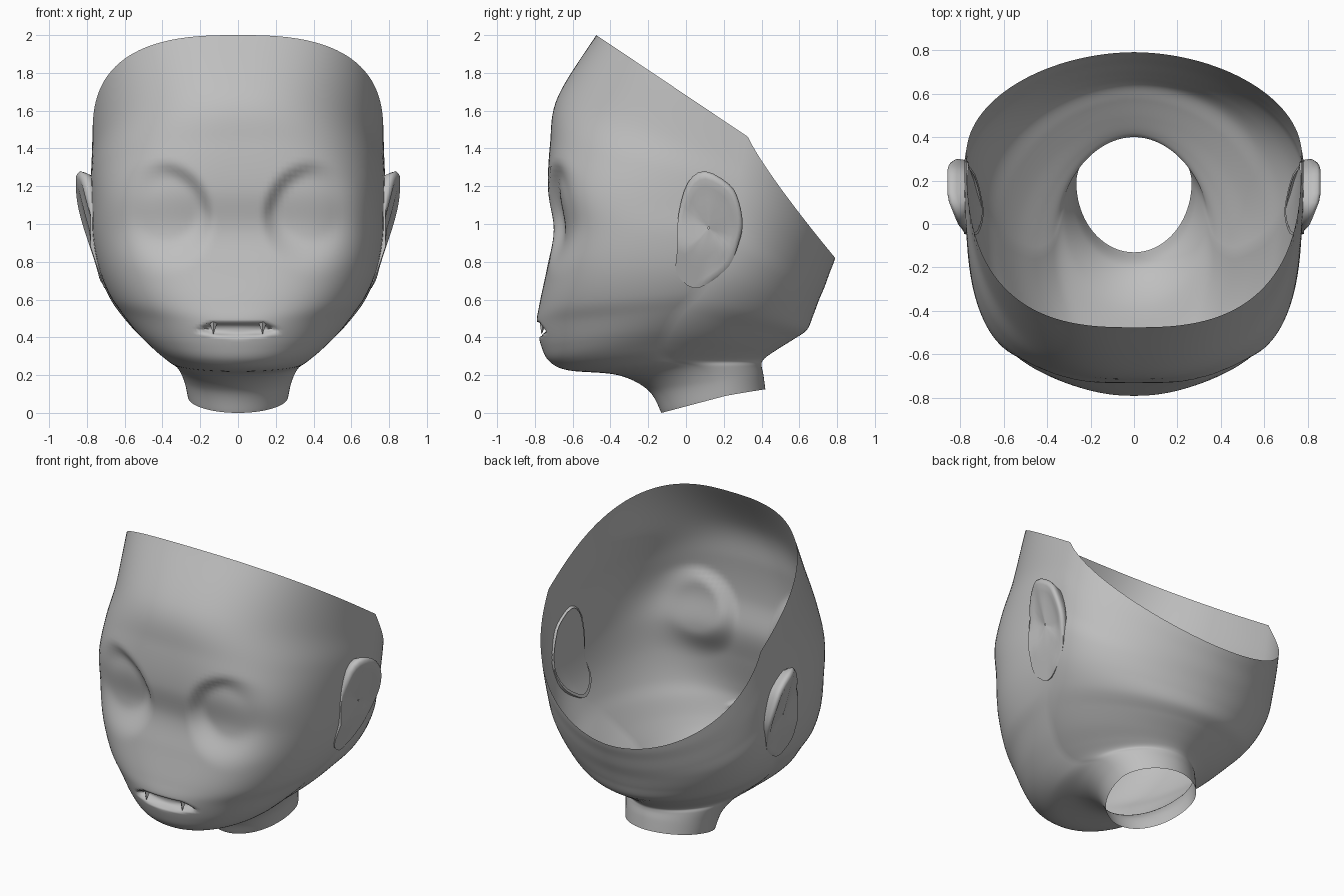
import bpy
import math

if "Cube" in bpy.data.objects:
    bpy.data.objects.remove(bpy.data.objects["Cube"])

grey = bpy.data.materials.new("plain_grey")
grey.use_nodes = True
grey.diffuse_color = (0.52, 0.52, 0.52, 1)
grey.node_tree.nodes["Principled BSDF"].inputs["Base Color"].default_value = (0.52, 0.52, 0.52, 1)


def make_object(name, verts, faces, angle):
    mesh = bpy.data.meshes.new(name)
    mesh.from_pydata(verts, [], faces)
    mesh.materials.append(grey)
    obj = bpy.data.objects.new(name, mesh)
    bpy.context.collection.objects.link(obj)
    bpy.ops.object.select_all(action="DESELECT")
    obj.select_set(True)
    bpy.context.view_layer.objects.active = obj
    bpy.ops.object.shade_smooth_by_angle(angle=math.radians(angle))


def smooth(a, b, t):
    t = min(1, max(0, (t - a) / (b - a)))
    return t * t * (3 - 2 * t)


def spline(points, k, t):
    """Catmull-Rom between points k and k+1, for tuples of any size."""
    p = [points[min(max(j, 0), len(points) - 1)] for j in range(k - 1, k + 3)]
    return [b + 0.5 * t * (c - a + t * (2 * a - 5 * b + 4 * c - d + t * (3 * (b - c) + d - a)))
            for a, b, c, d in zip(*p)]


def spline_closed(points, u):
    k = int(u)
    return spline([points[(k + j) % len(points)] for j in range(-1, 3)], 1, u - k)


def skin(rings, count):
    return [(k * count + i, (k + 1) * count + i,
             (k + 1) * count + (i + 1) % count, k * count + (i + 1) % count)
            for k in range(rings - 1) for i in range(count)]


# Head loops, open rim to neck: front y z, side x y z, back y z, front squareness
LOOPS = [
    (-0.475, 2.0, 0.77, 0.33, 1.46, 0.79, 0.82, 2.7),
    (-0.68, 1.67, 0.775, 0.3, 1.32, 0.78, 0.79, 2.4),
    (-0.72, 1.42, 0.78, 0.27, 1.2, 0.76, 0.74, 2.8),
    (-0.73, 1.18, 0.775, 0.25, 1.06, 0.735, 0.67, 3.3),
    (-0.70, 0.97, 0.77, 0.22, 0.92, 0.705, 0.6, 3.4),
    (-0.735, 0.77, 0.74, 0.15, 0.77, 0.675, 0.52, 3.1),
    (-0.775, 0.58, 0.685, 0.06, 0.64, 0.64, 0.44, 2.6),
    (-0.79, 0.47, 0.62, -0.04, 0.54, 0.57, 0.39, 2.2),
    (-0.765, 0.35, 0.54, -0.1, 0.44, 0.49, 0.34, 2.1),
    (-0.72, 0.27, 0.45, -0.13, 0.35, 0.43, 0.3, 2.1),
    (-0.62, 0.225, 0.37, -0.08, 0.28, 0.405, 0.275, 2.1),
    (-0.36, 0.2, 0.32, 0.07, 0.24, 0.40, 0.25, 2.1),
    (-0.2, 0.12, 0.285, 0.15, 0.17, 0.41, 0.2, 2.0),
    (-0.13, 0.0, 0.265, 0.19, 0.085, 0.42, 0.125, 2.0),
]
HALF, STEPS = 72, 9


def sculpt(x, y, z):
    """Press the eye sockets and the mouth opening into the face."""
    if y > -0.3:
        return y
    # Sockets: crisp along the inner brow, fading out over the cheek
    across, up = (abs(x) - 0.41) / 0.27, (z - 1.03) / 0.29
    start = 0.45 + 0.3 * max(-1, min(1, up - across))
    y += 0.04 * (1 - 0.6 * across) * (1 - smooth(start, 1.08, math.hypot(across, up)))
    # Mouth: flat upper lip, bowed lower lip, pointed corners
    reach = abs(x) / 0.235
    if reach < 1:
        top = 0.435 + 0.05 * min(1, 2.4 * (1 - reach))
        bottom = 0.435 - 0.038 * (1 - reach ** 2)
        y += 0.055 * smooth(0, 0.025, min(top - z, z - bottom))
    return y


def head():
    angles = [math.pi * (i / HALF) ** 1.35 for i in range(HALF + 1)]
    angles += [-a for a in reversed(angles[1:-1])]
    verts, rings = [], 0
    for k in range(len(LOOPS) - 1):
        for s in range(STEPS + (k == len(LOOPS) - 2)):
            fy, fz, sx, sy, sz, by, bz, n = spline(LOOPS, k, s / STEPS)
            rings += 1
            for a in angles:
                front = math.cos(a) > 0
                power = n if front else 1.9
                r = (abs(math.cos(a)) ** power + abs(math.sin(a)) ** power) ** (-1 / power)
                c = r * abs(math.cos(a))
                x = sx * r * math.sin(a)
                y = sy + ((fy if front else by) - sy) * c
                z = sz + (fz - sz) * c if front else sz + (bz - sz) * c ** 0.87
                verts.append((x, sculpt(x, y, z), z))
    make_object("head_shell", verts, skin(rings, len(angles)), 80)


# Ear outline in y and z, and the section (scale, lift) from its root to its bowl
EAR = [(-0.05, 0.74), (0.04, 0.66), (0.14, 0.70), (0.23, 0.78), (0.28, 0.9), (0.3, 1.0),
       (0.28, 1.12), (0.23, 1.21), (0.1, 1.28), (0.01, 1.22), (-0.04, 1.05), (-0.045, 0.88)]
EAR_SECTION = [(0.9, -0.09), (0.97, -0.04), (1.0, -0.012), (0.95, 0.003),
               (0.86, 0.003), (0.72, -0.01), (0.5, -0.02), (0.25, -0.024), (0.02, -0.024)]


def ear(name, side):
    verts, count = [], len(EAR) * 3
    for scale, lift in EAR_SECTION:
        for i in range(count):
            py, pz = spline_closed(EAR, i / 3)
            y, z = 0.12 + (py - 0.12) * scale, 0.98 + (pz - 0.98) * scale
            scalp = 0.773 - 0.33 * max(0, 0.88 - z)
            rim = 0.715 + 0.14 * smooth(0.58, 1.2, z) - 0.4 * max(0, 0.12 - y)
            x = max(rim + lift, scalp + (0.008 if lift > -0.03 else -0.012))
            verts.append((side * x, y, z))
    faces = skin(len(EAR_SECTION), count)
    if side < 0:
        faces = [f[::-1] for f in faces]
    make_object(name, verts, faces, 70)


# Small pointed tooth hanging from the upper lip
def tooth(name, x):
    top, y, w = 0.48, -0.755, 0.022
    verts = [(x - w, y, top), (x, y - 0.02, top), (x + w, y, top),
             (x, y + 0.02, top), (x, y - 0.01, 0.415)]
    make_object(name, verts, [(i, 4, (i + 1) % 4) for i in range(4)], 20)


head()
for label, sign in (("left", 1), ("right", -1)):
    ear(label + "_ear", sign)
    tooth(label + "_tooth", sign * 0.13)
